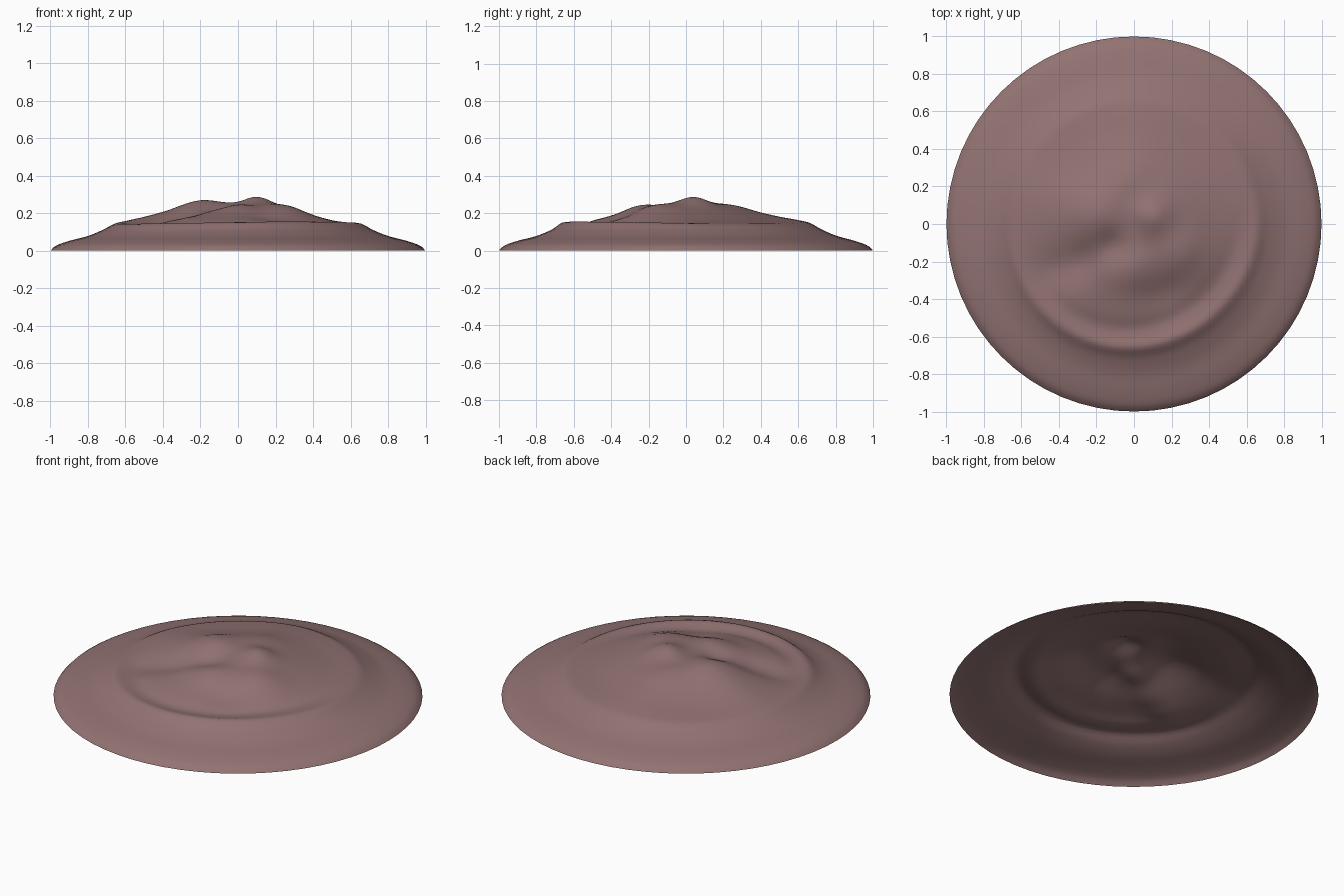
import bpy, bmesh, math

if "Cube" in bpy.data.objects:
    bpy.data.objects.remove(bpy.data.objects["Cube"])

SEGS, RINGS = 64, 56

# Radial cross-section of the mound: (radius, height)
PROFILE = [(0, .235), (.1, .238), (.2, .232), (.3, .213), (.4, .186), (.5, .163),
           (.6, .149), (.66, .139), (.72, .110), (.8, .078), (.9, .052), (.97, .027), (1, .004)]

# Soft lumps and hollows: (x, y, spread, height)
LUMPS = [(.10, .04, .09, .047), (-.20, .06, .13, .035), (.26, -.16, .12, .028),
         (0, .48, .20, .018), (-.45, .12, .16, .020), (-.03, .25, .10, .012),
         (-.12, -.12, .08, -.030), (-.27, -.19, .09, -.030), (-.42, -.24, .09, -.025),
         (.18, -.38, .10, -.018), (.0, -.25, .09, .018), (-.3, -.4, .12, .005)]


def profile_height(r):
    """Smooth interpolation along the cross-section."""
    n = len(PROFILE)
    i = next((k for k in range(n - 1) if r <= PROFILE[k + 1][0]), n - 2)
    (r0, h0), (r1, h1) = PROFILE[i], PROFILE[i + 1]

    def slope(k):
        a, b = PROFILE[max(k - 1, 0)], PROFILE[min(k + 1, n - 1)]
        return 0 if k == 0 else (b[1] - a[1]) / (b[0] - a[0])
    d = r1 - r0
    t = (r - r0) / d
    return ((2*t**3 - 3*t**2 + 1) * h0 + (t**3 - 2*t**2 + t) * d * slope(i)
            + (3*t**2 - 2*t**3) * h1 + (t**3 - t**2) * d * slope(i + 1))


def height(r, a):
    x, y = r * math.cos(a), r * math.sin(a)
    z = profile_height(r)
    for cx, cy, s, h in LUMPS:
        z += h * math.exp(-((x - cx)**2 + (y - cy)**2) / (2 * (s * .8)**2))
    # curved ledge and trough, strongest at the front
    front = max(0, math.cos(a + math.radians(80))) ** .7
    ridge = .66 + .02 * math.sin(2 * a)
    z += front * (.012 * math.exp(-((r - ridge) / .035)**2)
                  - .014 * math.exp(-((r - ridge + .1) / .05)**2))
    return max(z, .0)


# Open mound shell
bm = bmesh.new()
centre = bm.verts.new((0, 0, height(0, 0)))
prev = None
for k in range(1, RINGS + 1):
    r = k / RINGS
    ring = []
    for j in range(SEGS):
        a = math.tau * j / SEGS
        ring.append(bm.verts.new((r * math.cos(a), r * math.sin(a),
                                  height(r, a) if k < RINGS else 0)))
    for j in range(SEGS):
        n = (j + 1) % SEGS
        if prev:
            bm.faces.new((prev[j], ring[j], ring[n], prev[n]))
        else:
            bm.faces.new((centre, ring[j], ring[n]))
    prev = ring
mesh = bpy.data.meshes.new("mound")
bm.to_mesh(mesh)
bm.free()
mesh.shade_smooth()
mound = bpy.data.objects.new("mound", mesh)
bpy.context.collection.objects.link(mound)

mat = bpy.data.materials.new("dull_mauve")
mat.diffuse_color = (.29, .17, .17, 1)
mat.use_nodes = True
mat.node_tree.nodes["Principled BSDF"].inputs["Base Color"].default_value = mat.diffuse_color
mesh.materials.append(mat)
